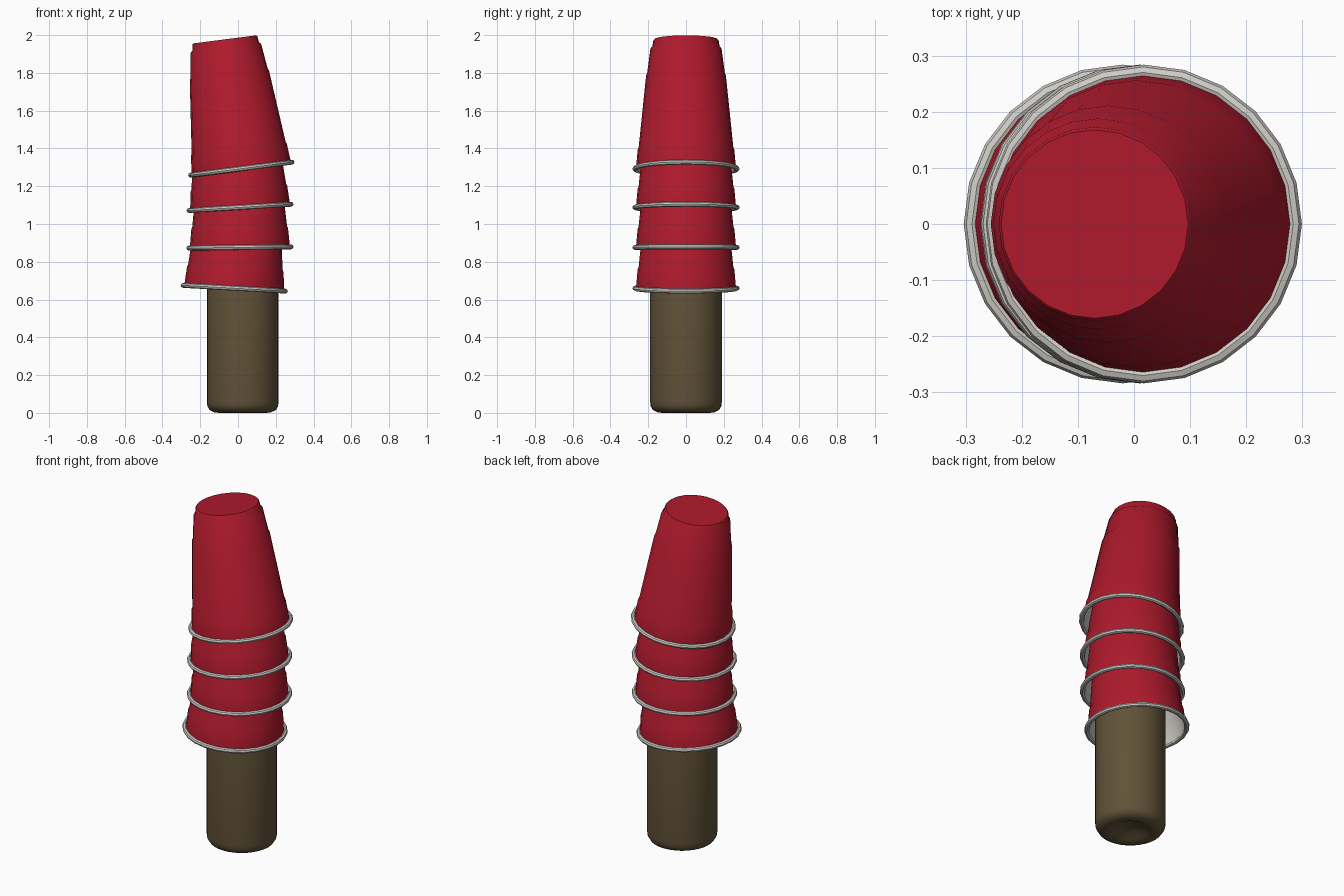
import bpy, bmesh, math

if "Cube" in bpy.data.objects:
    bpy.data.objects.remove(bpy.data.objects["Cube"])


def material(name, rgb):
    m = bpy.data.materials.new(name)
    m.diffuse_color = (*rgb, 1)
    m.use_nodes = True
    m.node_tree.nodes["Principled BSDF"].inputs["Base Color"].default_value = m.diffuse_color
    return m


RED = material("red_plastic", (0.42, 0.01, 0.025))
WHITE = material("white_plastic", (0.62, 0.60, 0.56))
BROWN = material("brown_glass", (0.12, 0.085, 0.04))


def lathe(name, profile, mats, sides, closed=False, inner_from=None):
    """Revolve an (r, z) profile; segments from inner_from on use material 1."""
    bm = bmesh.new()
    vs = [bm.verts.new((r, 0, z)) for r, z in profile]
    pairs = list(zip(vs, vs[1:] + vs[:1])) if closed else list(zip(vs, vs[1:]))
    edges = [bm.edges.new(p) for p in pairs]
    bmesh.ops.spin(bm, geom=vs + edges, axis=(0, 0, 1), cent=(0, 0, 0),
                   angle=math.tau, steps=sides)
    bmesh.ops.remove_doubles(bm, verts=bm.verts, dist=1e-4)
    bmesh.ops.recalc_face_normals(bm, faces=bm.faces)
    if inner_from is not None:
        for f in bm.faces:
            c = f.calc_center_median()
            # inner skin faces point towards the axis or down
            inward = f.normal.x * c.x + f.normal.y * c.y < -1e-5
            if inward or f.normal.z < -0.9:
                f.material_index = 1
    me = bpy.data.meshes.new(name)
    bm.to_mesh(me)
    bm.free()
    for m in mats:
        me.materials.append(m)
    ob = bpy.data.objects.new(name, me)
    bpy.context.collection.objects.link(ob)
    bpy.ops.object.select_all(action='DESELECT')
    ob.select_set(True)
    bpy.context.view_layer.objects.active = ob
    bpy.ops.object.shade_smooth_by_angle(angle=math.radians(40))
    return ob


# Bottle: punted base, straight body, shoulder and neck hidden in the cups
bottle = lathe("bottle", [
    (0, 0.035), (0.06, 0.03), (0.10, 0.008), (0.125, 0), (0.15, 0.003),
    (0.175, 0.015), (0.187, 0.035), (0.19, 0.06), (0.19, 0.74),
    (0.18, 0.80), (0.14, 0.88), (0.10, 0.96), (0.085, 1.04), (0.075, 1.24),
    (0.085, 1.25), (0.085, 1.29), (0.075, 1.31), (0, 1.31)], [BROWN], 32)
bottle.location.x = 0.025

# Cup wall: stepped taper outside, thin shell inside
outer = [(0, 0.69), (0.168, 0.69), (0.173, 0.685), (0.178, 0.652),
         (0.188, 0.642), (0.206, 0.507), (0.211, 0.50), (0.251, 0.11),
         (0.256, 0.10), (0.265, 0)]
inner = [(max(r - 0.008, 0), z - (0.008 if z > 0.6 else 0))
         for r, z in reversed(outer)]
rim = [(0.270 + 0.014 * math.cos(a), 0.013 * math.sin(a))
       for a in (i * math.tau / 8 for i in range(8))]

# Stack: rim centre x, rim centre z, lean in degrees
stack = [(-0.02, 0.66, -3.2), (0.01, 0.876, 0.7),
         (0.011, 1.088, 3.5), (0.0175, 1.293, 7.3)]
for i, (x, z, lean) in enumerate(stack, 1):
    parts = [lathe(f"cup_{i}", outer + inner, [RED, WHITE], 24, inner_from=1),
             lathe(f"cup_rim_{i}", rim, [WHITE], 24, closed=True)]
    for p in parts:
        p.location = (x, 0, z)
        p.rotation_euler.y = -math.radians(lean)
